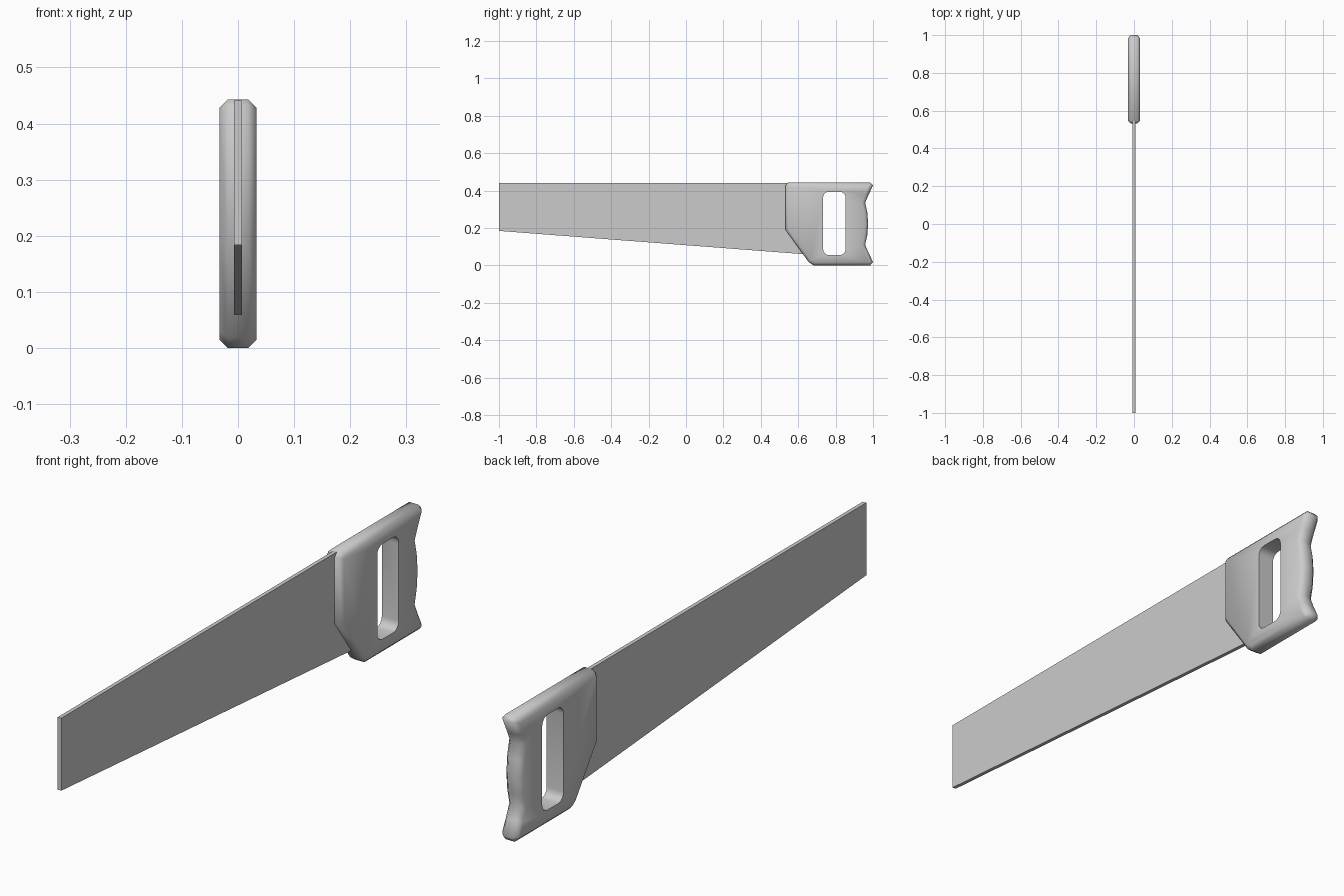
import bpy, bmesh, math

if "Cube" in bpy.data.objects:
    bpy.data.objects.remove(bpy.data.objects["Cube"])


def prism(name, outline, half):
    """Extrude a (y, z) outline symmetrically along x."""
    bm = bmesh.new()
    face = bm.faces.new([bm.verts.new((-half, y, z)) for y, z in outline])
    ext = bmesh.ops.extrude_face_region(bm, geom=[face])
    moved = [g for g in ext["geom"] if isinstance(g, bmesh.types.BMVert)]
    bmesh.ops.translate(bm, verts=moved, vec=(2 * half, 0, 0))
    bmesh.ops.recalc_face_normals(bm, faces=bm.faces)
    mesh = bpy.data.meshes.new(name)
    bm.to_mesh(mesh)
    bm.free()
    obj = bpy.data.objects.new(name, mesh)
    bpy.context.collection.objects.link(obj)
    return obj


def rounded_rect(y0, y1, z0, z1, r, steps=4):
    """Rounded rectangle outline."""
    pts = []
    corners = [(y1 - r, z1 - r), (y0 + r, z1 - r), (y0 + r, z0 + r), (y1 - r, z0 + r)]
    for i, (cy, cz) in enumerate(corners):
        for k in range(steps + 1):
            a = math.pi / 2 * (i + k / steps)
            pts.append((cy + r * math.cos(a), cz + r * math.sin(a)))
    return pts


# Tapered blade, its rear end buried in the handle
prism("blade", [(-1, 0.184), (0.69, 0.055), (0.69, 0.441), (-1, 0.441)], 0.007)

# Handle body with scalloped grip
handle = prism("handle", [
    (0.532, 0.19), (0.655, 0.018), (0.682, 0.0), (0.985, 0.0), (1.0, 0.018),
    (0.975, 0.07), (0.958, 0.11), (0.969, 0.16), (0.974, 0.222), (0.969, 0.285),
    (0.958, 0.335), (0.975, 0.375), (1.0, 0.427), (0.985, 0.443),
    (0.546, 0.443), (0.532, 0.427)], 0.033)

# Chamfer the rim, then cut the finger opening
bevel = handle.modifiers.new("rim", "BEVEL")
bevel.width = 0.015
bevel.segments = 1
bevel.limit_method = "ANGLE"
bevel.angle_limit = math.radians(80)

cutter = prism("finger_opening", rounded_rect(0.733, 0.853, 0.055, 0.393, 0.03), 0.1)
cutter.hide_render = True
cut = handle.modifiers.new("opening", "BOOLEAN")
cut.operation = "DIFFERENCE"
cut.object = cutter
cut.solver = "EXACT"

bpy.context.view_layer.objects.active = handle
handle.select_set(True)
for mod in ("rim", "opening"):
    bpy.ops.object.modifier_apply(modifier=mod)
bpy.data.objects.remove(cutter)
bpy.ops.object.shade_smooth_by_angle(angle=math.radians(50))
